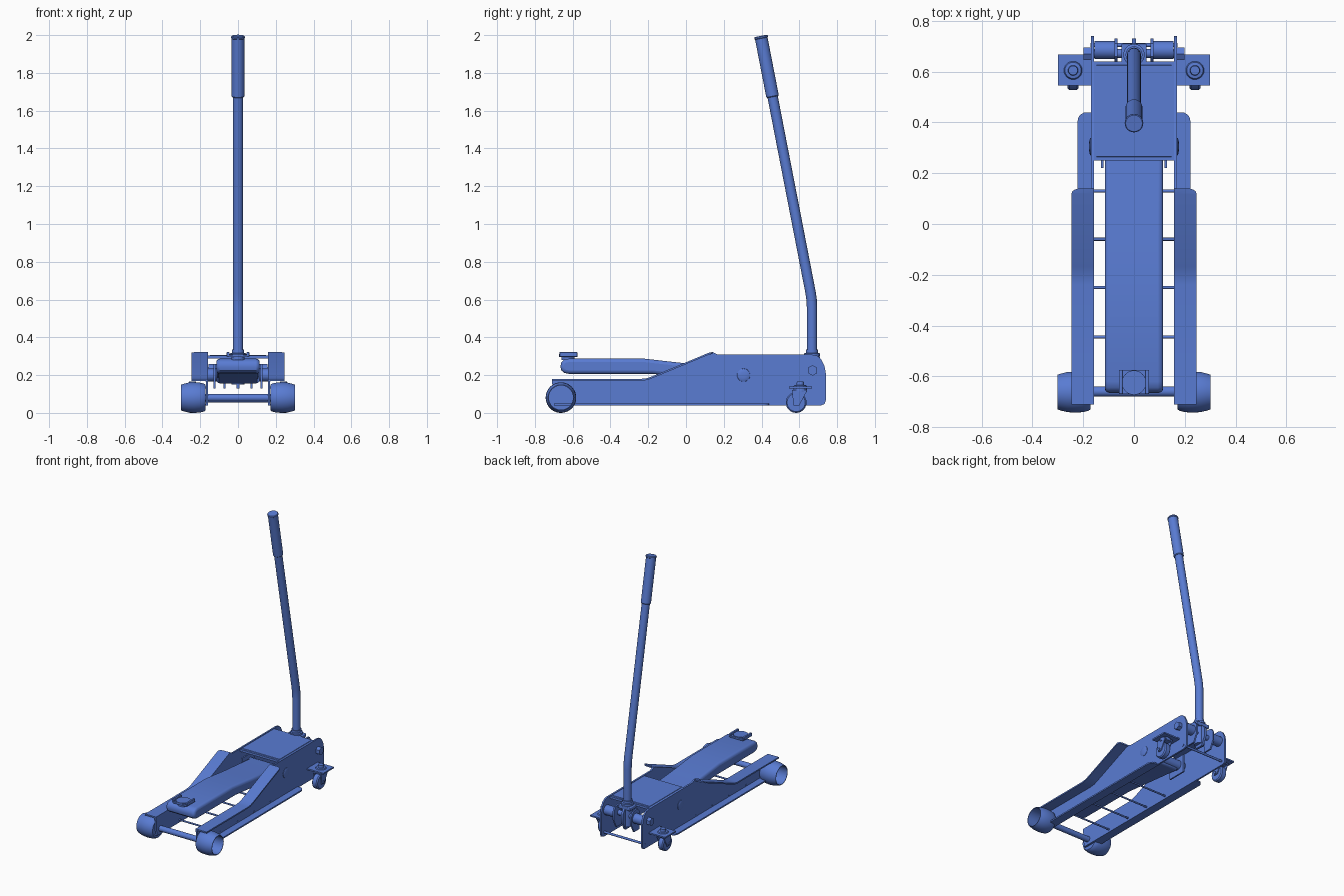
import bpy, bmesh
from math import pi, sin, cos, radians
from mathutils import Vector, Matrix

if "Cube" in bpy.data.objects:
    bpy.data.objects.remove(bpy.data.objects["Cube"])

blue = bpy.data.materials.new("blue_paint")
blue.diffuse_color = (0.10, 0.20, 0.65, 1)
blue.use_nodes = True
blue.node_tree.nodes["Principled BSDF"].inputs["Base Color"].default_value = blue.diffuse_color


def finish(name, bm, mirror=False, bevel=0, segs=3):
    bmesh.ops.recalc_face_normals(bm, faces=bm.faces)
    me = bpy.data.meshes.new(name)
    bm.to_mesh(me)
    bm.free()
    me.shade_smooth()
    me.set_sharp_from_angle(angle=radians(35))
    me.materials.append(blue)
    ob = bpy.data.objects.new(name, me)
    bpy.context.collection.objects.link(ob)
    if bevel:
        m = ob.modifiers.new("Bevel", 'BEVEL')
        m.width, m.segments, m.limit_method = bevel, segs, 'ANGLE'
        m.angle_limit = radians(40)
    if mirror:
        ob.modifiers.new("Mirror", 'MIRROR')
    return ob


def prism(name, pts, x0, x1, mirror=False, bevel=0, segs=3, corner=0):
    """Extrude a (y, z) outline from x0 to x1; corner rounds the outer rear edge."""
    bm = bmesh.new()
    f = bm.faces.new([bm.verts.new((x0, y, z)) for y, z in pts])
    r = bmesh.ops.extrude_face_region(bm, geom=[f])
    bmesh.ops.translate(bm, vec=(x1 - x0, 0, 0),
                        verts=[v for v in r['geom'] if isinstance(v, bmesh.types.BMVert)])
    if corner:
        ymax = max(p[0] for p in pts)
        es = [e for e in bm.edges if all(v.co.y > ymax - 1e-4 and v.co.x > x1 - 1e-4 for v in e.verts)]
        bmesh.ops.bevel(bm, geom=es, offset=corner, segments=5, profile=0.5, affect='EDGES')
    return finish(name, bm, mirror, bevel, segs)


def box(name, lo, hi, mirror=False, bevel=0):
    return prism(name, [(lo[1], lo[2]), (hi[1], lo[2]), (hi[1], hi[2]), (lo[1], hi[2])],
                 lo[0], hi[0], mirror, bevel)


def lathe(name, start, axis, profile, n=32, mirror=False):
    """Revolve (distance, radius) points about an axis from start."""
    q = Vector((0, 0, 1)).rotation_difference(Vector(axis)).to_matrix()
    bm = bmesh.new()
    rings = [[bm.verts.new(Vector(start) + q @ Vector((r * cos(2 * pi * i / n), r * sin(2 * pi * i / n), d)))
              for i in range(n)] for d, r in profile]
    for a, b in zip(rings, rings[1:]):
        for i in range(n):
            bm.faces.new((a[i], a[(i + 1) % n], b[(i + 1) % n], b[i]))
    bm.faces.new(rings[0])
    bm.faces.new(rings[-1])
    return finish(name, bm, mirror)


def cyl(name, a, b, r, n=24, mirror=False):
    d = Vector(b) - Vector(a)
    return lathe(name, a, d, [(0, r), (d.length, r)], n, mirror)


# frame side plates with outward flanges
top = [(-0.71, 0.18), (-0.24, 0.18), (-0.205, 0.184), (-0.17, 0.197), (0.12, 0.318), (0.14, 0.322)]
prism("side_plate", [(-0.70, 0.04), (0.715, 0.04), (0.733, 0.047), (0.74, 0.065), (0.74, 0.21),
                     (0.733, 0.25), (0.715, 0.285), (0.695, 0.302), (0.67, 0.308), (0.17, 0.308)]
      + top[::-1], 0.158, 0.17, True)
prism("upper_flange", top + [(y, z - 0.01) for y, z in top[::-1]], 0.158, 0.246, True, corner=0.035)
prism("lower_flange", [(-0.70, 0.04), (0.44, 0.04), (0.44, 0.05), (-0.70, 0.05)],
      0.158, 0.222, True, corner=0.035)

# front axle and hollow barrel wheels
cyl("front_axle", (-0.19, -0.66, 0.08), (0.19, -0.66, 0.08), 0.02)
lathe("front_wheel", (0.172, -0.662, 0.081), (1, 0, 0),
      [(0, 0.068), (0.008, 0.074), (0.03, 0.079), (0.06, 0.081), (0.09, 0.079), (0.115, 0.073),
       (0.130, 0.068), (0.130, 0.064), (0.02, 0.064)], 40, True)

# cross rods under the frame
for y in (0.13, -0.06, -0.25, -0.445):
    cyl("cross_rod", (-0.172, y, 0.06), (0.172, y, 0.06), 0.006, 12)
cyl("rear_rod", (-0.172, 0.705, 0.07), (0.172, 0.705, 0.07), 0.008, 12)

# lifting arm with rounded nose
prism("lifting_arm", [(-0.62, 0.207), (-0.645, 0.212), (-0.66, 0.225), (-0.665, 0.245), (-0.66, 0.268),
                      (-0.645, 0.282), (-0.62, 0.287), (-0.22, 0.287), (0.0, 0.262), (0.32, 0.235),
                      (0.32, 0.155), (-0.18, 0.207)], -0.115, 0.115, bevel=0.018)

# saddle disc with side lips
lathe("saddle", (0, -0.625, 0.28), (0, 0, 1),
      [(0, 0.035), (0.015, 0.035), (0.017, 0.048), (0.033, 0.048)])
box("saddle_lip", (0.045, -0.67, 0.297), (0.06, -0.575, 0.322), True, bevel=0.004)
box("saddle_plate", (-0.05, -0.67, 0.295), (0.05, -0.575, 0.306))

# arm pivot, domed caps and links
cyl("arm_pivot", (-0.16, 0.305, 0.2), (0.16, 0.305, 0.2), 0.034)
lathe("pivot_cap", (0.166, 0.305, 0.2), (1, 0, 0),
      [(0, 0.036), (0.006, 0.034), (0.009, 0.027), (0.011, 0.015)], 24, True)
box("pivot_link", (0.12, 0.22, 0.13), (0.13, 0.36, 0.26), True)

# top cover with inset panel
bm = bmesh.new()
bmesh.ops.create_cube(bm, size=1, matrix=Matrix.Translation((0, 0.445, 0.296))
                      @ Matrix.Diagonal((0.325, 0.39, 0.016, 1)))
bm.normal_update()
f = [f for f in bm.faces if f.normal.z > 0.9]
bmesh.ops.inset_region(bm, faces=f, thickness=0.02)
bmesh.ops.inset_region(bm, faces=f, thickness=0.002, depth=0.003)
finish("top_cover", bm)

# rear pivot shaft, hex bolts and yoke plates
cyl("rear_shaft", (-0.16, 0.672, 0.225), (0.16, 0.672, 0.225), 0.018)
cyl("shaft_sleeve", (0.075, 0.685, 0.225), (0.155, 0.685, 0.225), 0.035, 24, True)
cyl("hex_bolt", (0.168, 0.67, 0.225), (0.198, 0.67, 0.225), 0.028, 6, True)
yoke = [(0.64, 0.13), (0.70, 0.13), (0.73, 0.19), (0.73, 0.25), (0.71, 0.28), (0.66, 0.285), (0.64, 0.26)]
prism("yoke_plate", yoke, 0.065, 0.076, True)
prism("yoke_web", yoke, -0.008, 0.008)

# handle socket
lathe("handle_socket", (0, 0.667, 0.15), (0, 0, 1),
      [(0, 0.034), (0.15, 0.034), (0.152, 0.042), (0.165, 0.042), (0.168, 0.033), (0.185, 0.033)])
box("socket_base", (-0.05, 0.63, 0.275), (0.05, 0.71, 0.3), bevel=0.005)

# bent handle tube
cu = bpy.data.curves.new("handle", 'CURVE')
cu.dimensions, cu.bevel_depth, cu.bevel_resolution, cu.use_fill_caps = '3D', 0.0275, 6, True
path = [(0.667, 0.2), (0.667, 0.56), (0.665, 0.60), (0.659, 0.64), (0.405, 1.95)]
sp = cu.splines.new('POLY')
sp.points.add(len(path) - 1)
for p, (y, z) in zip(sp.points, path):
    p.co = (0, y, z, 1)
sp.use_smooth = True
cu.materials.append(blue)
handle = bpy.data.objects.new("handle", cu)
bpy.context.collection.objects.link(handle)
bpy.context.view_layer.objects.active = handle
handle.select_set(True)
bpy.ops.object.convert(target='MESH')

# grip
d = Vector((0, 0.405 - 0.659, 1.95 - 0.64)).normalized()
a = Vector((0, 0.659, 0.64)) + d * 1.052
lathe("handle_grip", a, d, [(0, 0.030), (0.004, 0.0335), (0.315, 0.0335), (0.318, 0.0365),
                            (0.325, 0.0365), (0.329, 0.033)])

# rear casters: mounting plate, swivel bolt, fork and wheel
box("caster_plate", (0.165, 0.545, 0.13), (0.30, 0.667, 0.14), True)
lathe("caster_bolt", (0.24, 0.605, 0.11), (0, 0, 1),
      [(0, 0.036), (0.03, 0.036), (0.036, 0.032), (0.038, 0.02), (0.056, 0.018)], 24, True)
for x in (0.208, 0.266):
    prism("caster_fork", [(0.57, 0.04), (0.60, 0.04), (0.64, 0.115), (0.64, 0.122), (0.56, 0.122)],
          x, x + 0.006, True)
box("caster_fork_top", (0.208, 0.56, 0.114), (0.272, 0.64, 0.122), True)
lathe("caster_wheel", (0.218, 0.583, 0.055), (1, 0, 0),
      [(0, 0.035), (0, 0.048), (0.007, 0.055), (0.037, 0.055), (0.044, 0.048), (0.044, 0.035)], 28, True)
cyl("caster_axle", (0.202, 0.583, 0.055), (0.278, 0.583, 0.055), 0.01, 12, True)
